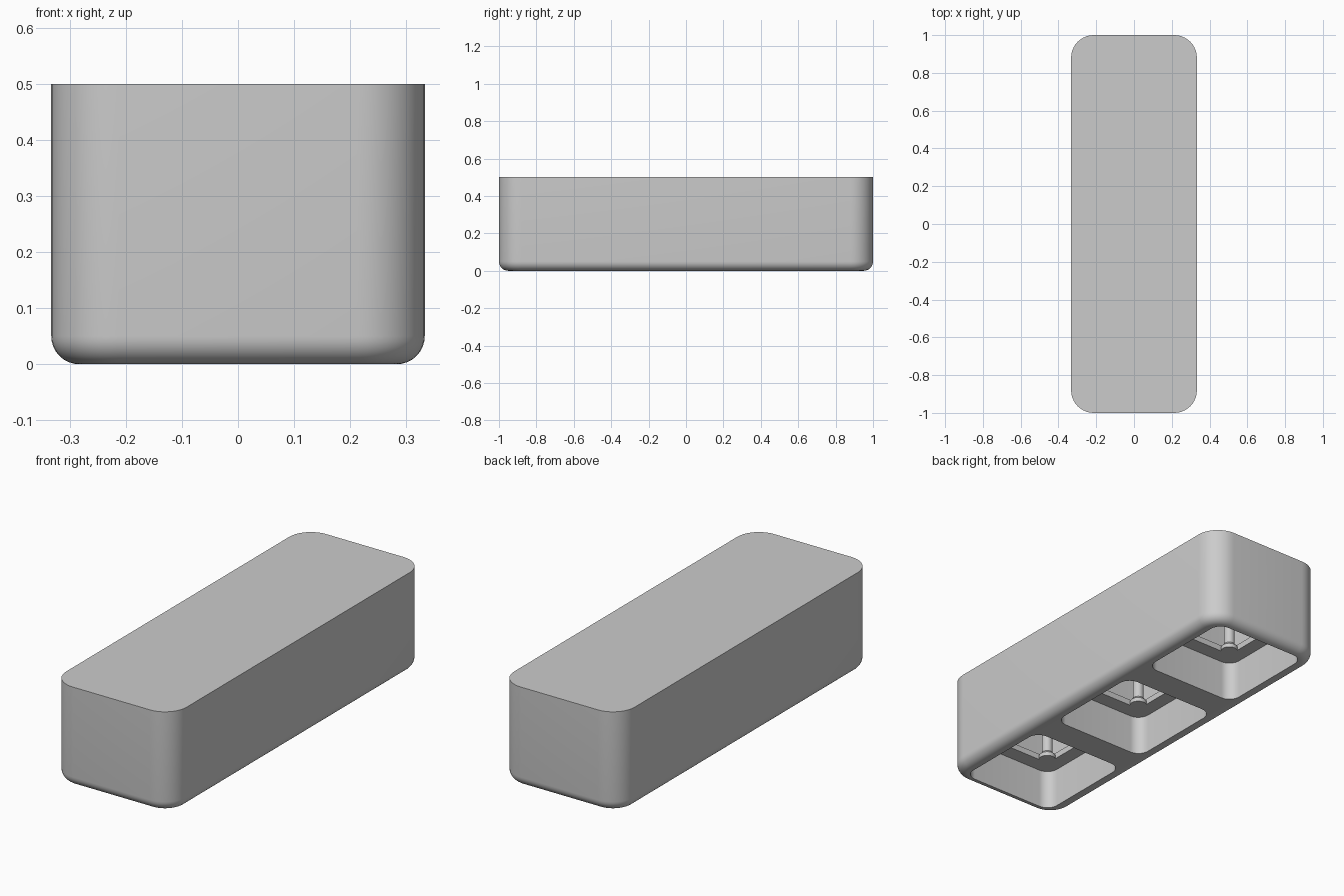
import bpy, bmesh, math

cube = bpy.data.objects.get("Cube")
if cube:
    bpy.data.objects.remove(cube, do_unlink=True)

HX, HY, HEIGHT = 0.333, 1.0, 0.5
CORNER, EDGE = 0.12, 0.05
PITCH = 0.68

grey = bpy.data.materials.new("Grey")
grey.use_nodes = True
GREY = (0.6, 0.6, 0.6, 1)
grey.diffuse_color = GREY
grey.node_tree.nodes["Principled BSDF"].inputs["Base Color"].default_value = GREY


def rounded_ring(bm, hx, hy, r, z, cy=0, steps=10):
    """Ring of vertices along a rounded rectangle."""
    ring = []
    for q, (sx, sy) in enumerate([(1, 1), (-1, 1), (-1, -1), (1, -1)]):
        for i in range(steps + 1):
            a = math.pi / 2 * (q + i / steps)
            ring.append(bm.verts.new((sx * (hx - r) + r * math.cos(a),
                                      cy + sy * (hy - r) + r * math.sin(a), z)))
    return ring


def finish(name, bm):
    bmesh.ops.recalc_face_normals(bm, faces=bm.faces[:])
    mesh = bpy.data.meshes.new(name)
    bm.to_mesh(mesh)
    bm.free()
    mesh.materials.append(grey)
    obj = bpy.data.objects.new(name, mesh)
    bpy.context.collection.objects.link(obj)
    return obj


def loft(name, sections, cy=0):
    """Closed solid through rounded sections (hx, hy, radius, z)."""
    bm = bmesh.new()
    rings = [rounded_ring(bm, *s, cy=cy) for s in sections]
    for a, b in zip(rings, rings[1:]):
        for i in range(len(a)):
            j = (i + 1) % len(a)
            bm.faces.new((a[i], a[j], b[j], b[i]))
    bm.faces.new(rings[0])
    bm.faces.new(rings[-1])
    return finish(name, bm)


def smooth(obj):
    bpy.ops.object.select_all(action='DESELECT')
    obj.select_set(True)
    bpy.context.view_layer.objects.active = obj
    bpy.ops.object.shade_smooth_by_angle(angle=math.radians(35))


def cone(bm, x, y, z0, z1, r0, r1):
    made = bmesh.ops.create_cone(bm, cap_ends=True, segments=24, radius1=r0,
                                 radius2=r1, depth=z1 - z0)
    bmesh.ops.translate(bm, verts=made["verts"], vec=(x, y, (z0 + z1) / 2))


# Housing with a softly rounded lower edge
profile = []
for i in range(9):
    a = math.pi / 2 * i / 8
    inset = EDGE * (1 - math.sin(a))
    profile.append((HX - inset, HY - inset, CORNER - inset, EDGE * (1 - math.cos(a))))
profile.append((HX, HY, CORNER, HEIGHT))
housing = loft("housing", profile)

for n, cy in enumerate((-PITCH, 0, PITCH), 1):
    # Stepped recess: wide pocket, narrow frame opening, chamber above
    cutter = loft(f"recess_cutter_{n}", [
        (0.262, 0.268, 0.06, -0.1), (0.262, 0.268, 0.06, 0.2),
        (0.19, 0.19, 0.03, 0.2), (0.19, 0.19, 0.03, 0.23),
        (0.25, 0.25, 0.03, 0.23), (0.25, 0.25, 0.03, 0.46)], cy)
    cutter.hide_render = True
    cutter.hide_viewport = True
    cut = housing.modifiers.new(f"recess_{n}", 'BOOLEAN')
    cut.operation = 'DIFFERENCE'
    cut.solver = 'EXACT'
    cut.object = cutter

    # Corner posts with a flared foot
    bm = bmesh.new()
    for sx in (-1, 1):
        for sy in (-1, 1):
            x, y = sx * 0.165, cy + sy * 0.165
            cone(bm, x, y, 0.22, 0.47, 0.026, 0.026)
            cone(bm, x, y, 0.2, 0.22, 0.04, 0.04)
            cone(bm, x, y, 0.22, 0.235, 0.04, 0.026)
    smooth(finish(f"posts_{n}", bm))

    # Round core with radial cooling fins
    bm = bmesh.new()
    cone(bm, 0, cy, 0.3, 0.47, 0.11, 0.11)
    for k in range(20):
        a = math.tau * (k + 0.5) / 20
        fin = bmesh.ops.create_cube(bm, size=1)["verts"]
        bmesh.ops.scale(bm, verts=fin, vec=(0.1, 0.012, 0.14))
        bmesh.ops.translate(bm, verts=fin, vec=(0.15, 0, 0.395))
        for v in fin:
            x, y = v.co.x, v.co.y
            v.co.x = x * math.cos(a) - y * math.sin(a)
            v.co.y = x * math.sin(a) + y * math.cos(a) + cy
    smooth(finish(f"cooling_fins_{n}", bm))

# Bake the recesses, then shade
bpy.ops.object.select_all(action='DESELECT')
housing.select_set(True)
bpy.context.view_layer.objects.active = housing
for mod in list(housing.modifiers):
    bpy.ops.object.modifier_apply(modifier=mod.name)
for n in (1, 2, 3):
    bpy.data.objects.remove(bpy.data.objects[f"recess_cutter_{n}"], do_unlink=True)
smooth(housing)
